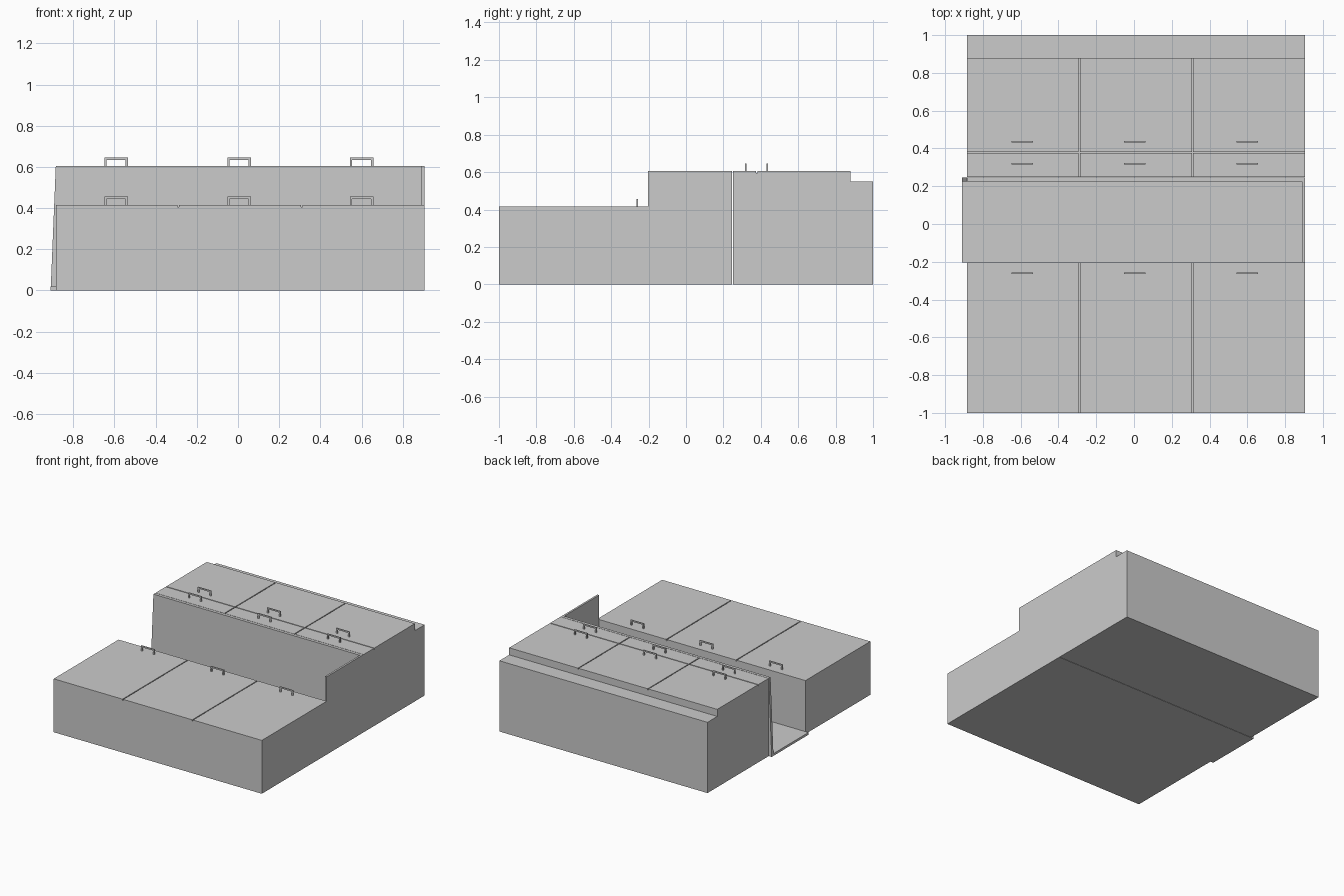
import bpy, bmesh

if "Cube" in bpy.data.objects:
    bpy.data.objects.remove(bpy.data.objects["Cube"])

XL, XR = -0.885, 0.905
SEAMS = [-0.29, 0.31]
HANDLE_X = [-0.592, 0.005, 0.6]
GAP, LID = 0.007, 0.01


def prism(name, profile, a, b, axis):
    """Extrude a 2D profile from a to b along 'x' (profile y,z) or 'y' (profile x,z)."""
    bm = bmesh.new()
    put = (lambda p, t: (t, p[0], p[1])) if axis == 'x' else (lambda p, t: (p[0], t, p[1]))
    face = bm.faces.new([bm.verts.new(put(p, a)) for p in profile])
    ext = bmesh.ops.extrude_face_region(bm, geom=[face])
    verts = [g for g in ext["geom"] if isinstance(g, bmesh.types.BMVert)]
    d = b - a
    bmesh.ops.translate(bm, verts=verts, vec=(d, 0, 0) if axis == 'x' else (0, d, 0))
    bmesh.ops.recalc_face_normals(bm, faces=bm.faces)
    mesh = bpy.data.meshes.new(name)
    bm.to_mesh(mesh)
    bm.free()
    ob = bpy.data.objects.new(name, mesh)
    bpy.context.collection.objects.link(ob)
    return ob


def box(name, x0, x1, y0, y1, z0, z1):
    return prism(name, [(y0, z0), (y1, z0), (y1, z1), (y0, z1)], x0, x1, 'x')


def lids(name, y0, y1, top):
    """Row of three lids separated by narrow seams."""
    edges = [XL - GAP / 2] + SEAMS + [XR + GAP / 2]
    for i in range(3):
        box(f"{name}_{i + 1}", edges[i] + GAP / 2, edges[i + 1] - GAP / 2,
            y0, y1, top - LID, top)


def handles(name, y, z):
    """U-shaped pull handles, one per lid."""
    w, h, t = 0.057, 0.042, 0.011
    prof = [(-w, 0), (-w, h), (w, h), (w, 0), (w - t, 0), (w - t, h - t),
            (t - w, h - t), (t - w, 0)]
    for i, x in enumerate(HANDLE_X):
        prism(f"{name}_{i + 1}", [(x + px, z + pz) for px, pz in prof],
              y - 0.004, y + 0.004, 'y')


# Low front cabinet
box("front_cabinet", XL, XR, -1, -0.203, 0, 0.415 - LID)
lids("front_lid", -1, -0.203, 0.415)
handles("front_handle", -0.26, 0.413)

# Open middle bay: floor, divider with slanted left edge, right side panel
box("bay_floor", -0.91, XR, -0.203, 0.225, 0, 0.018)
prism("bay_divider", [(-0.91, 0), (XR, 0), (XR, 0.605), (XL, 0.605)], 0.225, 0.247, 'y')
box("bay_side_panel", 0.89, XR, -0.203, 0.225, 0.018, 0.605)

# Tall rear cabinet with a stepped back edge
T = 0.605
prism("rear_cabinet", [(0.25, 0), (1, 0), (1, 0.55), (0.88, 0.55),
                       (0.88, T - LID), (0.25, T - LID)], XL, XR, 'x')
lids("rear_narrow_lid", 0.25, 0.375, T)
lids("rear_wide_lid", 0.375 + GAP, 0.88, T)
handles("rear_narrow_handle", 0.32, T - 0.002)
handles("rear_wide_handle", 0.435, T - 0.002)
